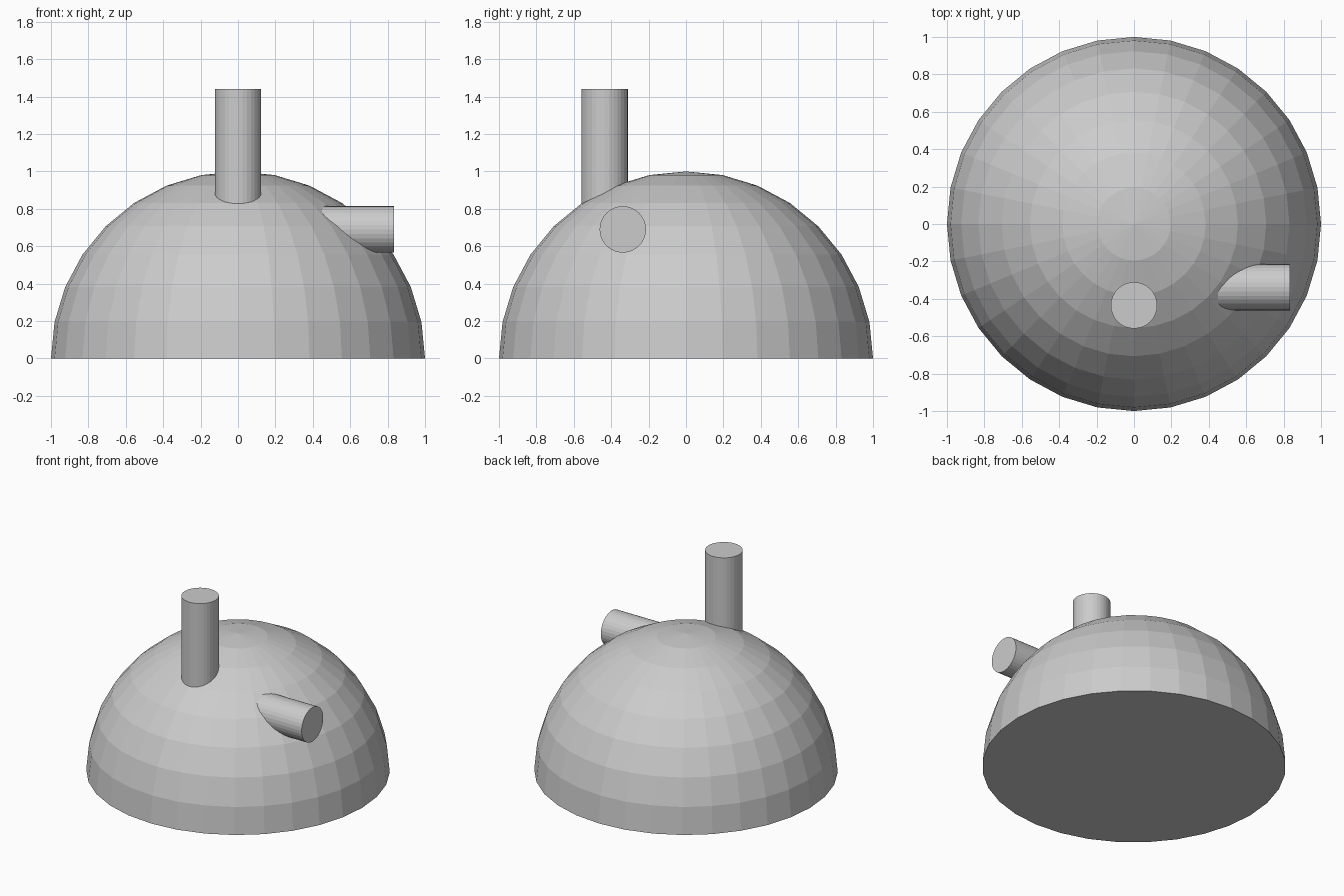
import bpy, bmesh
from math import pi
from mathutils import Matrix, Vector

cube = bpy.data.objects.get("Cube")
if cube:
    bpy.data.objects.remove(cube, do_unlink=True)

grey = bpy.data.materials.new("plain grey")
grey.use_nodes = True
colour = (0.6, 0.6, 0.6, 1)
grey.diffuse_color = colour
grey.node_tree.nodes["Principled BSDF"].inputs["Base Color"].default_value = colour


def add_object(name, bm):
    mesh = bpy.data.meshes.new(name)
    bmesh.ops.recalc_face_normals(bm, faces=bm.faces)
    bm.to_mesh(mesh)
    bm.free()
    mesh.materials.append(grey)
    obj = bpy.data.objects.new(name, mesh)
    bpy.context.collection.objects.link(obj)
    return obj


def add_pipe(name, start, end, radius=0.124):
    """Closed round bar between two points."""
    start, end = Vector(start), Vector(end)
    axis = end - start
    turn = axis.to_track_quat("Z", "Y").to_matrix().to_4x4()
    bm = bmesh.new()
    bmesh.ops.create_cone(bm, cap_ends=True, segments=32, radius1=radius,
                          radius2=radius, depth=axis.length,
                          matrix=Matrix.Translation((start + end) / 2) @ turn)
    return add_object(name, bm)


# Faceted half sphere with a closed flat base
bm = bmesh.new()
bmesh.ops.create_uvsphere(bm, u_segments=32, v_segments=16, radius=1)
bmesh.ops.delete(bm, geom=[v for v in bm.verts if v.co.z < -0.01], context="VERTS")
rim = [e for e in bm.edges if e.is_boundary]
bmesh.ops.contextual_create(bm, geom=rim)
add_object("dome", bm)

# Upright pipe on the front slope, side pipe on the left slope
add_pipe("upright_pipe", (0, -0.435, 0.7), (0, -0.435, 1.44))
add_pipe("side_pipe", (0.45, -0.338, 0.69), (0.835, -0.338, 0.69))
